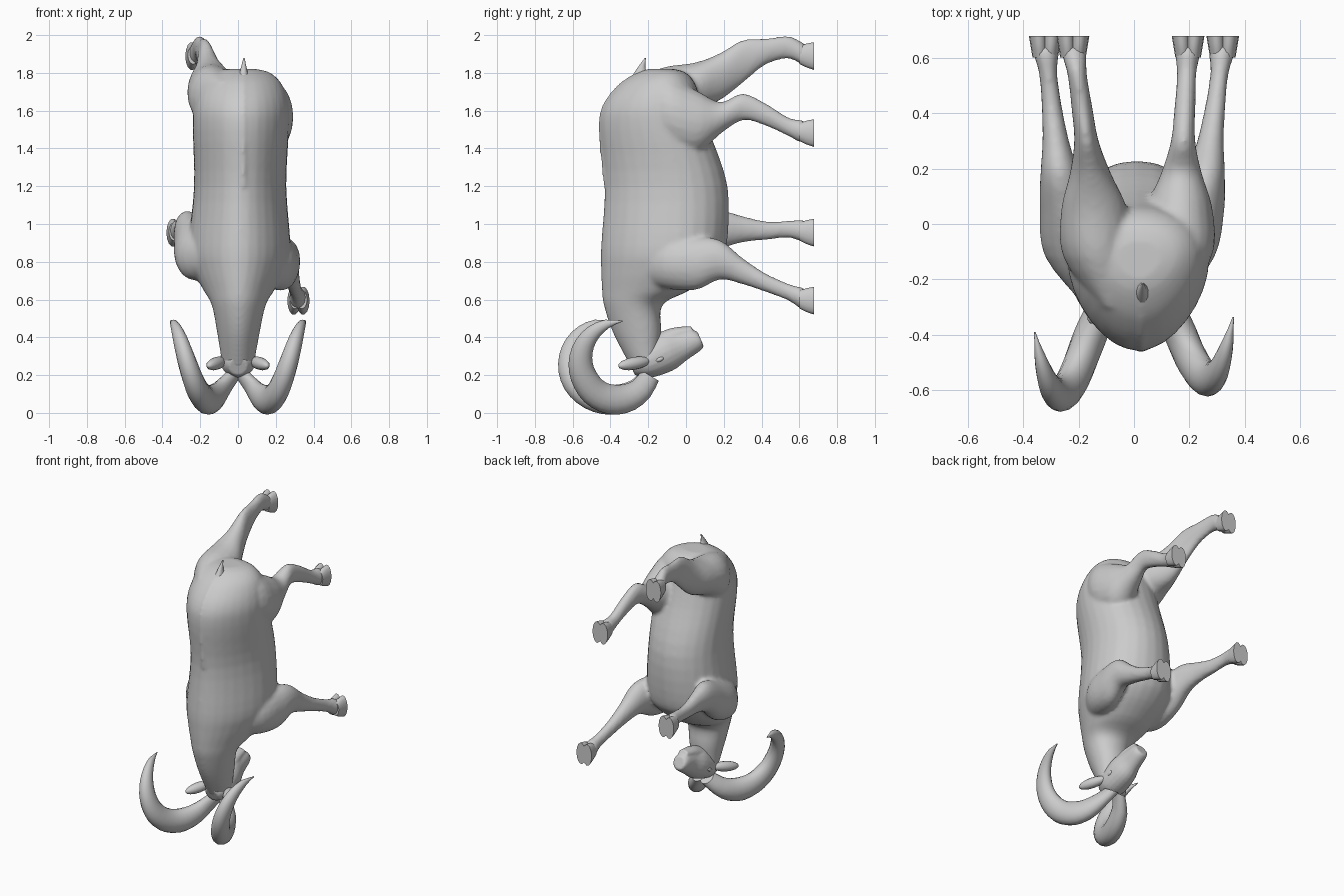
import bpy, bmesh, math
from mathutils import Vector

if "Cube" in bpy.data.objects:
    bpy.data.objects.remove(bpy.data.objects["Cube"])

X, Y, Z = Vector((1, 0, 0)), Vector((0, 1, 0)), Vector((0, 0, 1))
grey = bpy.data.materials.new("light grey")
grey.diffuse_color = (0.6, 0.6, 0.6, 1)
grey.use_nodes = True
grey.node_tree.nodes["Principled BSDF"].inputs["Base Color"].default_value = grey.diffuse_color


def smooth_rings(rings, steps):
    """Catmull-Rom interpolation of (x, y, z, half width, half depth)."""
    out = []
    n = len(rings)
    for i in range(n - 1):
        p = [rings[max(0, min(n - 1, i + k))] for k in (-1, 0, 1, 2)]
        for s in range(steps):
            t = s / steps
            out.append([0.5 * (2 * b + (c - a) * t + (2 * a - 5 * b + 4 * c - d) * t * t
                               + (3 * b - a - 3 * c + d) * t ** 3)
                        for a, b, c, d in zip(*p)])
    out.append(list(rings[-1]))
    return out


def finish(ob, angle=50):
    if not ob.data.materials:
        ob.data.materials.append(grey)
    bpy.ops.object.select_all(action='DESELECT')
    ob.select_set(True)
    bpy.context.view_layer.objects.active = ob
    bpy.ops.object.shade_smooth_by_angle(angle=math.radians(angle))


def loft(name, rings, v=None, sides=20, steps=4, egg=0.0):
    """Skin oval rings; v is the fixed depth direction, or None to follow the path."""
    pts = smooth_rings(rings, steps)
    bm = bmesh.new()
    loops = []
    for i, (x, y, z, a, b) in enumerate(pts):
        depth = v
        if depth is None:
            tangent = Vector(pts[min(i + 1, len(pts) - 1)][:3]) - Vector(pts[max(i - 1, 0)][:3])
            depth = tangent.cross(X).normalized()
        a, b = max(a, 0.003), max(b, 0.003)
        loop = []
        for k in range(sides):
            t = 2 * math.pi * k / sides
            w = math.cos(t) * (1 + egg * math.sin(t))
            loop.append(bm.verts.new(Vector((x, y, z)) + X * a * w + depth * b * math.sin(t)))
        loops.append(loop)
    for l0, l1 in zip(loops, loops[1:]):
        for k in range(sides):
            j = (k + 1) % sides
            bm.faces.new((l0[k], l0[j], l1[j], l1[k]))
    bm.faces.new(loops[0])
    bm.faces.new(loops[-1])
    bmesh.ops.recalc_face_normals(bm, faces=bm.faces)
    mesh = bpy.data.meshes.new(name)
    bm.to_mesh(mesh)
    bm.free()
    ob = bpy.data.objects.new(name, mesh)
    bpy.context.collection.objects.link(ob)
    finish(ob)
    return ob


def ellipsoid(name, centre, size, direction):
    """Sphere stretched along a direction."""
    bpy.ops.mesh.primitive_uv_sphere_add(segments=12, ring_count=8, radius=1, location=centre)
    ob = bpy.context.object
    ob.name = name
    ob.scale = size
    ob.rotation_euler = Vector(direction).to_track_quat('Z', 'Y').to_euler()
    finish(ob)


def fuse(name, parts, voxel, relax):
    """Join parts into one continuous skin."""
    bpy.ops.object.select_all(action='DESELECT')
    for ob in parts:
        ob.select_set(True)
    bpy.context.view_layer.objects.active = parts[0]
    bpy.ops.object.join()
    ob = bpy.context.object
    ob.name = name
    skin = ob.modifiers.new("skin", 'REMESH')
    skin.mode = 'VOXEL'
    skin.voxel_size = voxel
    skin.use_smooth_shade = True
    soften = ob.modifiers.new("soften", 'SMOOTH')
    soften.factor = 0.5
    soften.iterations = relax


# Trunk and neck: (z, back y, belly y, half width)
trunk = [(0.24, -0.29, -0.15, 0.08), (0.42, -0.385, -0.13, 0.11),
         (0.57, -0.435, -0.125, 0.14), (0.65, -0.445, 0.02, 0.185),
         (0.76, -0.45, 0.16, 0.24), (0.88, -0.45, 0.215, 0.265),
         (1.2, -0.43, 0.22, 0.24), (1.5, -0.457, 0.12, 0.25),
         (1.63, -0.435, 0.08, 0.245), (1.74, -0.35, 0.05, 0.21),
         (1.80, -0.26, 0.0, 0.15), (1.82, -0.2, -0.06, 0.08)]
body = [loft("trunk", [(0.012 * (z - 0.24), (p + q) / 2, z, w, (q - p) / 2) for z, p, q, w in trunk],
             Y, sides=28, egg=0.2)]

# Raised spine line follows the back, then the tail
body.append(loft("spine_ridge", [(0.028, p + 0.008, z, 0.012, 0.016) for z, p, q, w in trunk[6:11]],
                 Y, sides=8))
loft("tail", [(0.03, -0.23, 1.75, 0.045, 0.08), (0.03, -0.24, 1.81, 0.02, 0.03),
              (0.032, -0.215, 1.88, 0.003, 0.003)], Y, sides=10)

# Legs run along y; each kind shares its widths
stations = (-0.12, 0.05, 0.18, 0.3, 0.42, 0.54, 0.61, 0.64)
hind_w = (0.125, 0.12, 0.075, 0.044, 0.038, 0.035, 0.045, 0.042)
fore_w = (0.1, 0.09, 0.07, 0.048, 0.037, 0.033, 0.045, 0.042)
left_hind_d = (0.16, 0.125, 0.125, 0.115, 0.07, 0.06, 0.06, 0.05)
right_hind_d = (0.18, 0.17, 0.085, 0.072, 0.06, 0.05, 0.06, 0.05)
fore_d = (0.13, 0.14, 0.105, 0.07, 0.05, 0.045, 0.058, 0.05)


def leg(name, x_top, x_foot, power, widths, depths, heights):
    # The first ring tapers the muscle into the flank
    rings = [(x_top * 0.6, -0.3, heights[0], widths[0] * 0.4, depths[0] * 0.55)]
    for y, w, d, z in zip(stations, widths, depths, heights):
        t = ((y - stations[0]) / (stations[-1] - stations[0])) ** power
        rings.append((x_top + (x_foot - x_top) * t, y, z, w, d))
    body.append(loft(name, rings, Z))
    # Cloven hoof: two flat-soled toes
    z = heights[-1]
    for side, s in (("left", -1), ("right", 1)):
        loft(f"{name}_{side}_toe", [(x_foot + s * (0.018 + 0.006 * t), 0.6 + 0.078 * t, z - 0.006 * t,
                                     0.028 + 0.007 * t, 0.048 + 0.027 * t ** 0.7) for t in (0, 0.5, 1)],
             Z, sides=14)


leg("left_hind_leg", -0.13, -0.22, 1.3, hind_w, left_hind_d,
    (1.67, 1.73, 1.78, 1.86, 1.912, 1.935, 1.905, 1.895))
leg("right_hind_leg", 0.155, 0.195, 1, hind_w, right_hind_d,
    (1.59, 1.54, 1.56, 1.62, 1.58, 1.515, 1.49, 1.487))
leg("left_fore_leg", -0.22, -0.32, 0.8, fore_w, fore_d,
    (0.83, 0.89, 0.965, 0.972, 0.965, 0.972, 0.965, 0.96))
leg("right_fore_leg", 0.19, 0.32, 0.7, fore_w, fore_d,
    (0.79, 0.79, 0.81, 0.75, 0.69, 0.64, 0.607, 0.6))

# Head slopes from the poll to the muzzle, with a separate jaw
head_v = Vector((0, -0.4, 0.92))
head = [loft("head", [(0, -0.29, 0.245, 0.05, 0.05), (0, -0.22, 0.265, 0.09, 0.085),
                      (0, -0.11, 0.322, 0.088, 0.105), (0, -0.03, 0.357, 0.064, 0.085),
                      (0, 0.05, 0.385, 0.055, 0.062), (0, 0.078, 0.39, 0.042, 0.042)], head_v)]
head.append(loft("lower_jaw", [(0, -0.16, 0.365, 0.06, 0.05), (0, -0.06, 0.413, 0.05, 0.04),
                               (0, 0.035, 0.44, 0.036, 0.022)], head_v, sides=14))

# One continuous skin for the body and one for the head
fuse("body", body, 0.013, 5)
fuse("head", head, 0.008, 3)

# Paired horns, ears and eyes
for side, s, shift in (("left", -1, -0.02), ("right", 1, 0.035)):
    horn = []
    for i in range(13):
        t = i / 12
        turn = math.radians(-16 - 264 * t)
        r = 0.18 + 0.05 * (2 * t - 1) ** 2
        thick = 0.08 * (1 - t ** 3) ** 0.8 * min(1, 0.65 + 1.6 * t)
        horn.append((s * (0.03 + 0.328 * t ** 0.7), -0.41 + r * math.cos(turn) + shift * min(1, 2 * t),
                     0.26 + r * math.sin(turn), thick * 0.82, thick))
    loft(side + "_horn", horn, sides=16, steps=2)
    ellipsoid(side + "_ear", (s * 0.115, -0.275, 0.262), (0.034, 0.034, 0.095), (s * 0.45, -0.85, -0.15))
    ellipsoid(side + "_eye", (s * 0.083, -0.14, 0.283), (0.013, 0.013, 0.024), (0, 0.9, 0.4))
